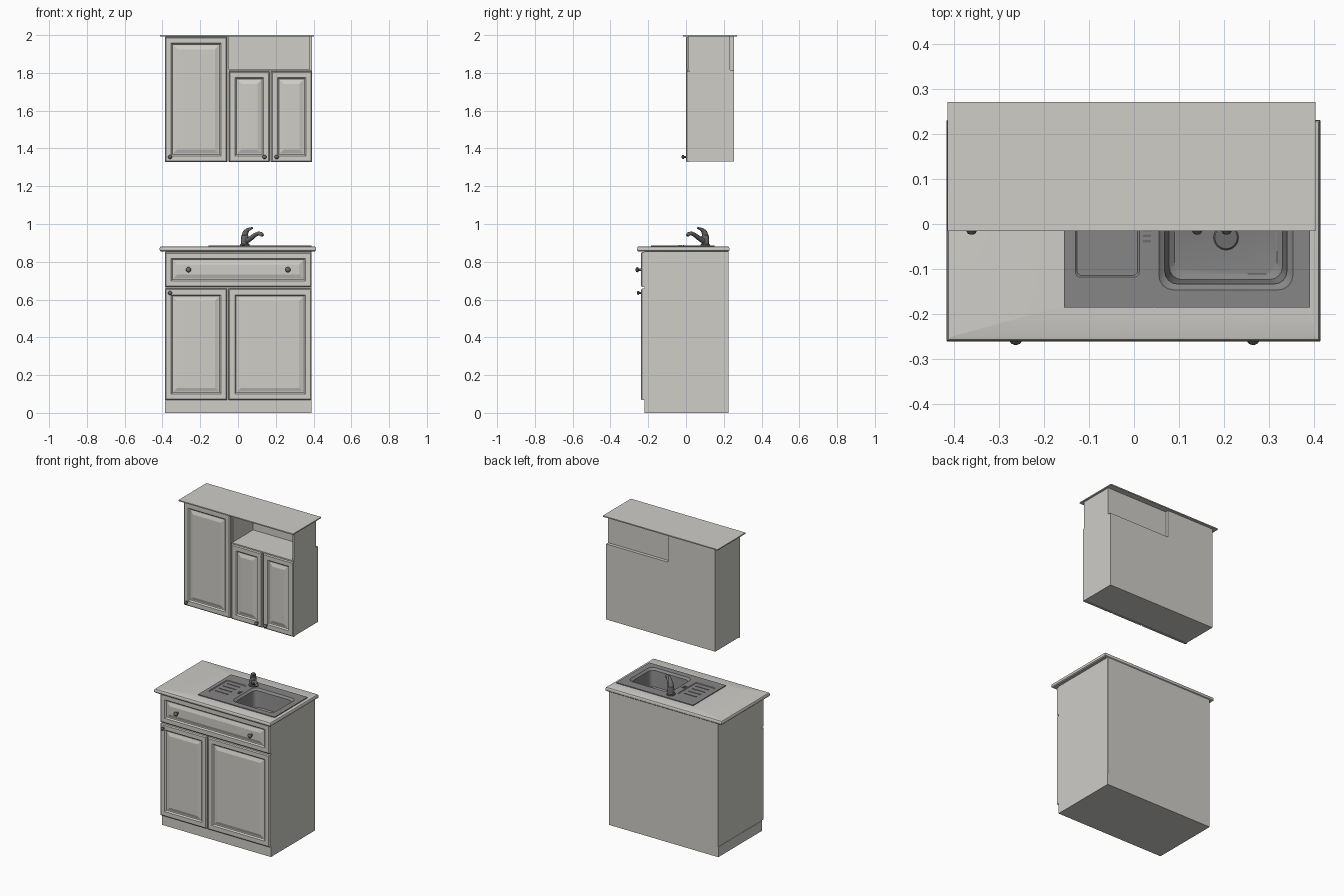
import bpy, bmesh, math
from mathutils import Vector

if "Cube" in bpy.data.objects:
    bpy.data.objects.remove(bpy.data.objects["Cube"])


def material(name, rgb):
    m = bpy.data.materials.new(name)
    m.diffuse_color = (*rgb, 1)
    m.use_nodes = True
    m.node_tree.nodes["Principled BSDF"].inputs["Base Color"].default_value = m.diffuse_color
    return m


CREAM = material("cream_white", (0.62, 0.61, 0.575))
STEEL = material("sink_grey", (0.24, 0.24, 0.24))
METAL = material("dark_metal", (0.15, 0.15, 0.15))


def finish(name, bm, mat, smooth=False):
    bmesh.ops.recalc_face_normals(bm, faces=bm.faces)
    me = bpy.data.meshes.new(name)
    bm.to_mesh(me)
    bm.free()
    me.materials.append(mat)
    ob = bpy.data.objects.new(name, me)
    bpy.context.collection.objects.link(ob)
    if smooth:
        bpy.ops.object.select_all(action='DESELECT')
        ob.select_set(True)
        bpy.context.view_layer.objects.active = ob
        bpy.ops.object.shade_smooth_by_angle(angle=math.radians(35))
    return ob


def skin(bm, rings, cap0=True, cap1=True, close=False):
    """Bridge successive rings of points with quads."""
    vs = [[bm.verts.new(p) for p in r] for r in rings]
    n = len(vs[0])
    pairs = list(zip(vs, vs[1:])) + ([(vs[-1], vs[0])] if close else [])
    for a, b in pairs:
        for i in range(n):
            j = (i + 1) % n
            bm.faces.new((a[i], a[j], b[j], b[i]))
    if not close:
        if cap0:
            bm.faces.new(vs[0])
        if cap1:
            bm.faces.new(vs[-1])


def rect(x0, x1, y0, y1, z, r=0.001, n=5):
    """Rounded rectangle ring in the horizontal plane."""
    pts = []
    for cx, cy, a0 in ((x1 - r, y1 - r, 0), (x0 + r, y1 - r, 90),
                       (x0 + r, y0 + r, 180), (x1 - r, y0 + r, 270)):
        for i in range(n):
            a = math.radians(a0 + 90 * i / (n - 1))
            pts.append((cx + r * math.cos(a), cy + r * math.sin(a), z))
    return pts


def box(name, x0, x1, y0, y1, z0, z1, mat=CREAM):
    bm = bmesh.new()
    skin(bm, [[(x0, y0, z), (x1, y0, z), (x1, y1, z), (x0, y1, z)] for z in (z0, z1)])
    return finish(name, bm, mat)


def door(name, x0, x1, z0, z1, yb, t=0.018):
    """Front with chamfered edge, sunk groove and raised centre panel."""
    bm = bmesh.new()
    steps = ((0, 0), (0, t - 0.005), (0.006, t), (0.033, t), (0.04, t - 0.008),
             (0.046, t - 0.008), (0.066, t - 0.001))
    skin(bm, [[(x0 + i, yb - h, z0 + i), (x1 - i, yb - h, z0 + i),
               (x1 - i, yb - h, z1 - i), (x0 + i, yb - h, z1 - i)] for i, h in steps])
    return finish(name, bm, CREAM)


def tube(name, path, radii, mat=METAL, n=16):
    """Round section of varying radius along a path."""
    bm = bmesh.new()
    P = [Vector(p) for p in path]
    rings = []
    for k, p in enumerate(P):
        d = P[min(k + 1, len(P) - 1)] - P[max(k - 1, 0)]
        q = d.to_track_quat('Z', 'Y')
        rings.append([p + q @ Vector((radii[k] * math.cos(2 * math.pi * i / n),
                                      radii[k] * math.sin(2 * math.pi * i / n), 0)) for i in range(n)])
    skin(bm, rings)
    return finish(name, bm, mat, True)


def knob(name, x, y, z, s=1.0):
    prof = ((0, 0.007), (0.012, 0.006), (0.016, 0.012), (0.022, 0.014), (0.028, 0.010), (0.031, 0.003))
    tube(name, [(x, y - d * s, z) for d, r in prof], [r * s for d, r in prof])


# base cabinet: plinth and carcass (open under the worktop for the bowl)
box("plinth", -0.387, 0.389, -0.221, 0.225, 0, 0.065)
bm = bmesh.new()
skin(bm, [rect(-0.385, 0.389, -0.22, 0.225, z, 0.0005, 2) for z in (0.065, 0.856)], cap1=False)
finish("base_carcass", bm, CREAM)
door("base_door_left", -0.387, -0.057, 0.067, 0.658, -0.22)
door("base_door_right", -0.050, 0.390, 0.067, 0.658, -0.22)
door("drawer_front", -0.387, 0.390, 0.666, 0.851, -0.22)
for i, x in enumerate((-0.262, 0.264)):
    knob(f"drawer_knob_{i}", x, -0.237, 0.758)
knob("base_door_knob", -0.36, -0.237, 0.635, 0.75)

# worktop with rounded edges and sink opening
bm = bmesh.new()
edge = ((0.006, 0.855), (0.001, 0.860), (0, 0.867), (0.001, 0.874), (0.004, 0.879), (0.010, 0.881))
rings = [rect(-0.415 + i, 0.413 - i, -0.26 + i, 0.23 - i, z) for i, z in edge]
rings += [rect(-0.150, 0.385, -0.18, 0.145, z) for z in (0.881, 0.855)]
skin(bm, rings, close=True)
finish("worktop", bm, CREAM, True)

# sink: bowl half
bm = bmesh.new()
S0, S1, SX, TOP = -0.185, 0.15, 0.045, 0.886
rings = [rect(SX, 0.39, S0, S1, 0.878), rect(SX, 0.39, S0, S1, TOP),
         rect(0.055, 0.352, -0.146, 0.088, TOP, 0.032),
         rect(0.060, 0.347, -0.141, 0.083, 0.880, 0.030),
         rect(0.068, 0.339, -0.133, 0.075, 0.875, 0.028),
         rect(0.078, 0.329, -0.123, 0.065, 0.775, 0.028),
         rect(0.090, 0.317, -0.111, 0.053, 0.765, 0.025)]
skin(bm, rings, cap0=False)
finish("sink_bowl", bm, STEEL, True)
tube("drain", [(0.204, -0.03, 0.765), (0.204, -0.03, 0.768)], [0.028, 0.025])

# sink: draining half with shallow tray and ribs
bm = bmesh.new()
rings = [rect(-0.155, SX, S0, S1, 0.878), rect(-0.155, SX, S0, S1, TOP),
         rect(-0.130, 0.012, -0.118, 0.075, TOP, 0.012),
         rect(-0.126, 0.008, -0.114, 0.071, 0.8825, 0.010)]
skin(bm, rings, cap0=False)
finish("sink_drainer", bm, STEEL, True)
for i in range(4):
    y = -0.08 + i * 0.04
    box(f"drainer_rib_{i}", -0.105, -0.015, y - 0.003, y + 0.003, 0.882, 0.8855, STEEL)
for i in range(3):
    y = -0.038 + i * 0.012
    box(f"overflow_slot_{i}", 0.020, 0.038, y - 0.003, y + 0.003, 0.885, 0.888, METAL)

# mixer tap, turned towards the bowl
fx, fy = 0.036, 0.102
tube("tap_base", [(fx, fy, z) for z in (0.885, 0.892, 0.894, 0.925, 0.940, 0.948)],
     [0.026, 0.026, 0.020, 0.020, 0.018, 0.008])
tube("tap_spout", [(fx, fy, 0.905), (0.065, 0.073, 0.922), (0.092, 0.045, 0.943),
                   (0.110, 0.027, 0.951), (0.124, 0.013, 0.947), (0.129, 0.008, 0.938)],
     [0.015, 0.013, 0.011, 0.010, 0.010, 0.009])
tube("tap_lever", [(fx, fy, 0.938), (fx + 0.005, fy - 0.005, 0.957), (0.054, 0.084, 0.971), (0.076, 0.062, 0.979)],
     [0.017, 0.015, 0.009, 0.005])

# wall cabinet: L-shaped carcass leaves the niche at upper right
bm = bmesh.new()
L = ((-0.385, 1.33), (0.391, 1.33), (0.391, 1.815), (-0.048, 1.815), (-0.048, 1.994), (-0.385, 1.994))
skin(bm, [[(x, y, z) for x, z in L] for y in (0.018, 0.253)])
finish("wall_carcass", bm, CREAM)
box("niche_side", 0.379, 0.391, 0.010, 0.232, 1.815, 1.994)
box("niche_back", -0.048, 0.379, 0.222, 0.232, 1.815, 1.994)
box("niche_shelf_lip", -0.048, 0.391, 0.004, 0.018, 1.809, 1.817)
box("wall_top", -0.413, 0.402, -0.015, 0.27, 1.993, 2.0)
door("wall_door_left", -0.387, -0.057, 1.328, 1.991, 0.018)
door("wall_door_middle", -0.048, 0.168, 1.328, 1.808, 0.018)
door("wall_door_right", 0.176, 0.392, 1.328, 1.808, 0.018)
for i, x in enumerate((-0.36, 0.14, 0.205)):
    knob(f"wall_knob_{i}", x, 0.001, 1.355, 0.8)
